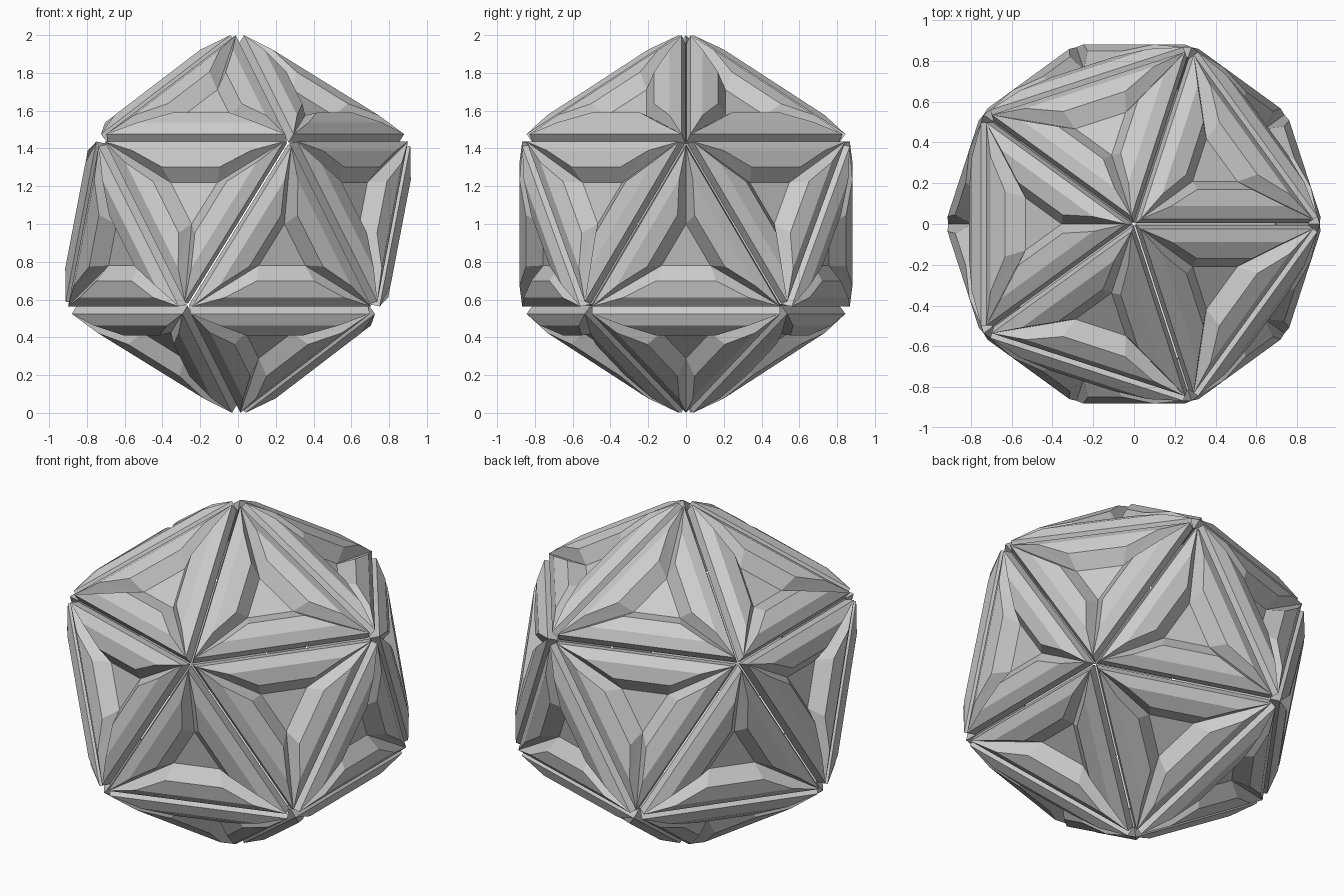
import bpy
from math import sin, cos, radians, sqrt
from mathutils import Vector, Matrix

if "Cube" in bpy.data.objects:
    bpy.data.objects.remove(bpy.data.objects["Cube"])

R = 1.02                                  # circumradius of the guiding icosahedron
CENTRE = Vector((0, 0, 1))
INR = R * 0.60706 / 2                     # inradius of one triangular face


def spin(s, r, h, k):
    """Point on side k: s along the edge, r from the face centre, h height."""
    a = radians(120 * k)
    x, y = s, -r
    return (x * cos(a) - y * sin(a), x * sin(a) + y * cos(a), h)


def side_points(k, edge_dist, half, h):
    r = INR - edge_dist
    return [spin(-half, r, h, k), spin(half, r, h, k)]


def corner(k, edge_dist, h):
    r = INR - edge_dist
    return spin(-r * sqrt(3), r, h, k)


# One triangular panel: perpendicular rim, bevel, flat lip, sunken three-armed pocket
verts, faces = [], []
for k in range(3):
    verts.append(corner(k, 0.022, -0.047))        # 0 back corner
    verts.append(corner(k, 0.022, 0.008))         # 1 outer tip
    verts.append(corner(k, 0.235, -0.03))         # 2 pocket floor corner
    verts += side_points(k, 0.077, 0.33, 0.044)   # 3,4 outer ridge
    verts += side_points(k, 0.165, 0.16, 0.042)   # 5,6 pocket lip
for k in range(3):
    a, b = 7 * k, 7 * ((k + 1) % 3)
    faces += [
        (a, b, b + 1, a + 1),                     # rim
        (a + 1, b + 1, a + 4, a + 3),             # bevel
        (a + 3, a + 4, a + 6, a + 5),             # lip
        (a + 5, a + 6, b + 2, a + 2),             # pocket wall
        (a + 1, a + 3, a + 2), (a + 3, a + 5, a + 2),
        (a + 4, b + 1, b + 2), (a + 6, a + 4, b + 2),
    ]
faces += [(2, 9, 16), (14, 7, 0)]                 # floor and back
mesh = bpy.data.meshes.new("panel")
mesh.from_pydata(verts, [], faces)
mesh.update()


# Icosahedron corners
def ring(z, start):
    return [Vector((0.8944 * cos(radians(start + 72 * i)),
                    0.8944 * sin(radians(start + 72 * i)), z)) * R for i in range(5)]


top, bottom = Vector((0, 0, R)), Vector((0, 0, -R))
upper, lower = ring(0.4472, 0), ring(-0.4472, 36)
tris = []
for i in range(5):
    j = (i + 1) % 5
    tris += [("upper_panel", top, upper[i], upper[j]),
             ("upper_middle_panel", lower[i], upper[i], upper[j]),
             ("lower_middle_panel", upper[j], lower[i], lower[j]),
             ("lower_panel", bottom, lower[i], lower[j])]

# Place a panel on each of the twenty faces
for name, p, q, r in tris:
    c = (p + q + r) / 3
    z = c.normalized()
    y = (p - c).normalized()
    x = y.cross(z)
    ob = bpy.data.objects.new(name, mesh)
    bpy.context.collection.objects.link(ob)
    m = Matrix((x, y, z)).transposed().to_4x4()
    m.translation = c + CENTRE
    ob.matrix_world = m
